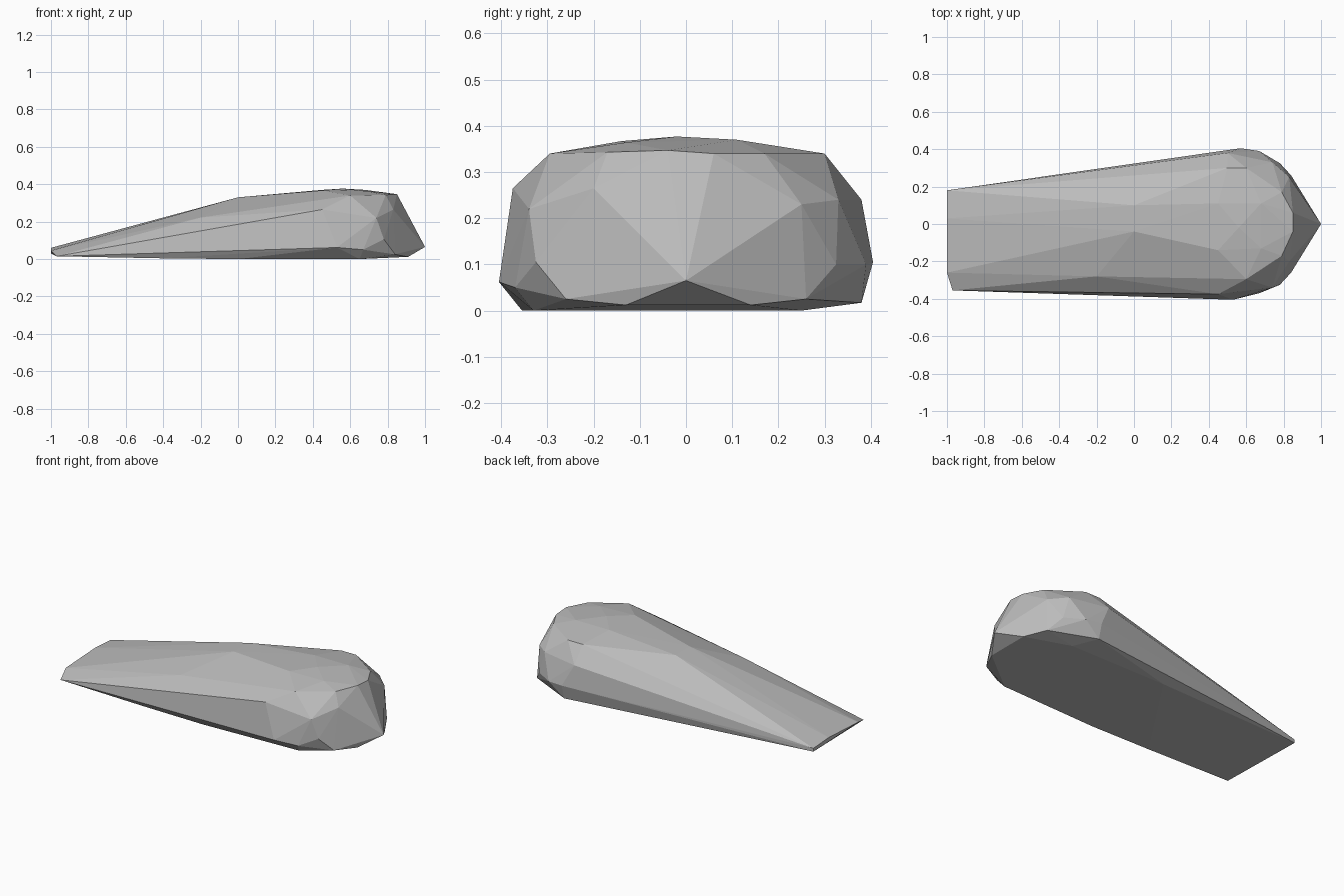
import bpy
import bmesh

# Remove the default cube
default_cube = bpy.data.objects.get("Cube")
if default_cube:
    bpy.data.objects.remove(default_cube, do_unlink=True)


def make_material(name, color):
    material = bpy.data.materials.new(name)
    material.use_nodes = True
    material.diffuse_color = color
    material.node_tree.nodes["Principled BSDF"].inputs["Base Color"].default_value = color
    return material


def section(x, profile):
    """Points (y, z) of a cross-section placed at one x position."""
    return [(x, y, z) for y, z in profile]


def convex_stone(name, points, material):
    """Wrap faceted stone faces around a loose set of corners."""
    mesh = bpy.data.meshes.new(name)
    bm = bmesh.new()
    for point in points:
        bm.verts.new(point)
    hull = bmesh.ops.convex_hull(bm, input=bm.verts)
    unused = set(hull["geom_interior"]) | set(hull["geom_unused"])
    loose = [item for item in unused if isinstance(item, bmesh.types.BMVert)]
    bmesh.ops.delete(bm, geom=loose, context="VERTS")
    bmesh.ops.recalc_face_normals(bm, faces=bm.faces)
    for face in bm.faces:
        face.smooth = False
    bm.to_mesh(mesh)
    bm.free()
    mesh.materials.append(material)
    stone = bpy.data.objects.new(name, mesh)
    bpy.context.collection.objects.link(stone)
    return stone


# Thin wedge end and the slope rising from it
thin_end = section(-1, [(-.26, .045), (.03, .06), (.18, .05), (.18, .03)])
thin_corner = section(-.97, [(-.355, .015)])
slope = section(-.2, [(-.28, .222)])
ridge = section(0, [(-.04, .33), (.1, .33)])

# Widest part: front flank, back flank and crown
front_flank = section(.45, [(-.375, .265)]) + section(.53, [(-.405, .062)])
back_flank = section(.5, [(.3, .34), (.38, .24)]) + section(.57, [(.405, .105), (.38, .017)])
crown = section(.45, [(-.14, .367), (.11, .37)]) + section(.56, [(-.02, .377)])
crown_rim = section(.6, [(-.295, .34), (.3, .34)]) + section(.68, [(-.13, .364), (.11, .37)])

# Rounded thick end
shoulder = section(.67, [(-.37, .05), (.39, .1)]) + section(.74, [(-.34, .22), (.33, .24)])
cheeks = section(.78, [(-.325, .105), (.325, .1)]) + section(.83, [(-.2, .265), (.25, .23)])
brow = section(.79, [(-.17, .343), (.17, .34)]) + section(.85, [(-.04, .347), (.06, .34)])
chin = section(.84, [(-.26, .025), (.26, .025)]) + section(.91, [(-.13, .012), (.14, .012)])
nose = section(1, [(0, .065)])

# Flat underside
base = section(-.4, [(-.355, .004)]) + section(0, [(-.355, 0), (.25, 0)]) + section(.65, [(-.33, 0), (.25, 0)])

# The whole faceted stone
stone_grey = make_material("stone grey", (.5, .5, .5, 1))
corners = thin_end + thin_corner + slope + ridge + front_flank + back_flank
corners += crown + crown_rim + shoulder + cheeks + brow + chin + nose + base
convex_stone("wedge_stone", corners, stone_grey)
